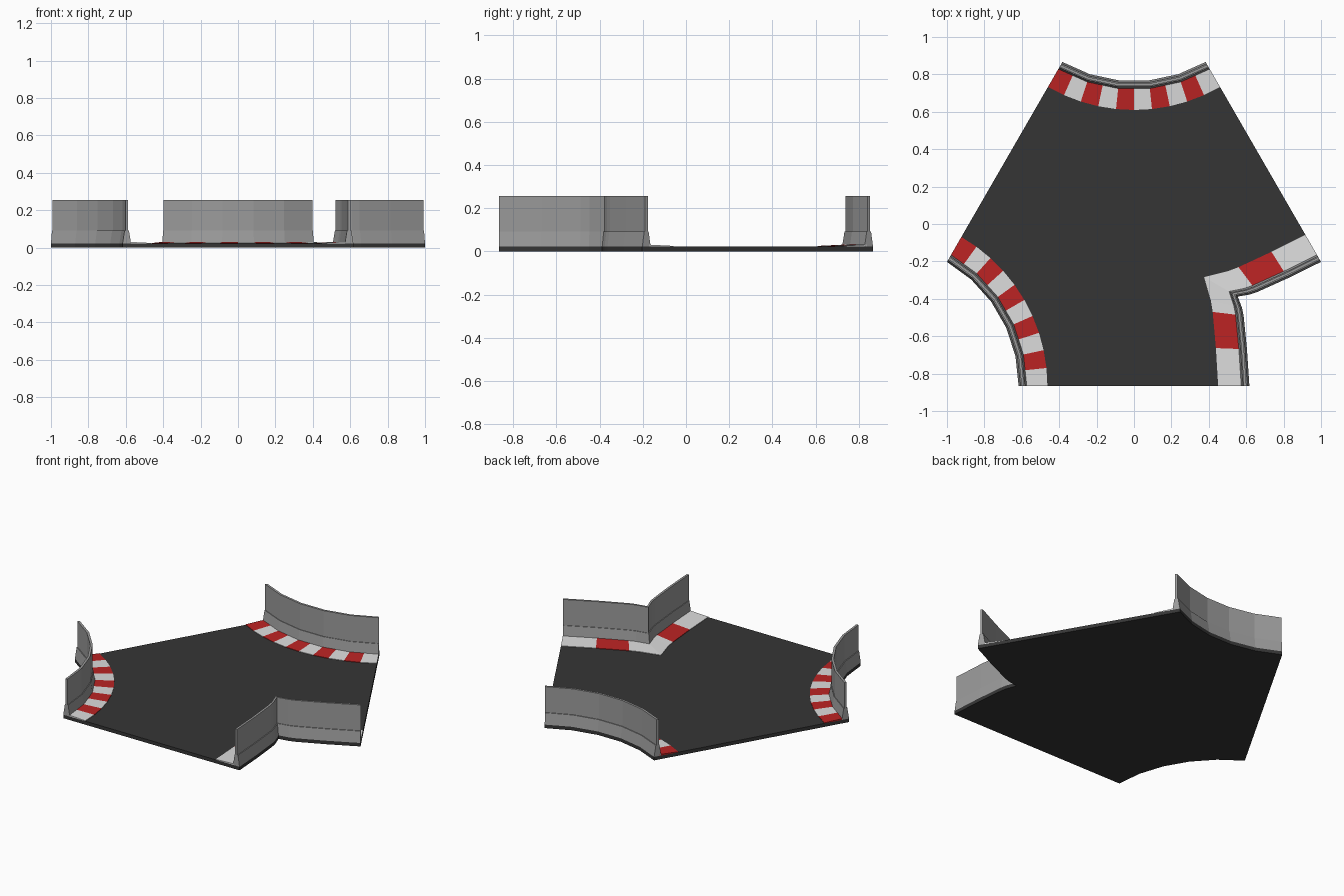
import bpy, bmesh
from math import sin, cos, radians
from mathutils import Vector, Matrix

cube = bpy.data.objects.get("Cube")
if cube:
    bpy.data.objects.remove(cube, do_unlink=True)


def material(name, r, g, b):
    m = bpy.data.materials.new(name)
    m.use_nodes = True
    m.diffuse_color = (r, g, b, 1)
    m.node_tree.nodes["Principled BSDF"].inputs["Base Color"].default_value = (r, g, b, 1)
    return m


asphalt = material("asphalt", 0.036, 0.036, 0.036)
red = material("kerb red", 0.50, 0.017, 0.017)
white = material("kerb white", 0.72, 0.72, 0.72)
grey = material("barrier grey", 0.33, 0.33, 0.33)

CENTRE_Y = -0.0675    # centre of the three-way symmetry
EDGE = 0.7985         # centre to each open road end
RADIUS = 0.766        # outer radius of the rounded sides
SLAB_TOP = 0.022


def finish(name, bm, mats):
    bmesh.ops.recalc_face_normals(bm, faces=bm.faces)
    bmesh.ops.translate(bm, verts=bm.verts, vec=(0, CENTRE_Y, 0))
    mesh = bpy.data.meshes.new(name)
    bm.to_mesh(mesh)
    bm.free()
    for m in mats:
        mesh.materials.append(m)
    obj = bpy.data.objects.new(name, mesh)
    bpy.context.collection.objects.link(obj)
    return obj


# A rib is an outline point plus the direction pointing onto the road
def arc_ribs(segments, turn):
    ribs = []
    spin = Matrix.Rotation(radians(turn), 2)
    for i in range(segments + 1):
        a = radians(30 - 60 * i / segments)
        d = Vector((sin(a), -cos(a)))
        ribs.append((spin @ (Vector((0, 2 * EDGE)) + d * RADIUS), spin @ d))
    return ribs


def corner_ribs():
    leg = [((0.617, CENTRE_Y - EDGE), (-1, 0)),
           ((0.604, -0.67), (-0.995, 0.04)),
           ((0.586, -0.49), (-0.99, 0.12)),
           ((0.578, -0.45), (-1.0, 0.24)),
           ((0.555, -0.388), (-1.08, 0.624))]
    leg = [(Vector((x, y - CENTRE_Y)), Vector(d)) for (x, y), d in leg]
    c, s = cos(radians(-60)), sin(radians(-60))
    flip = Matrix(((c, s), (s, -c)))
    return leg + [(flip @ p, flip @ d) for p, d in reversed(leg[:-1])]


def sweep(name, ribs, profile, mats, pattern=(0,)):
    """Run a closed (offset, height) profile along the ribs."""
    bm = bmesh.new()
    rings = [[bm.verts.new((*(p + d * o), z)) for o, z in profile] for p, d in ribs]
    n = len(profile)
    for i in range(len(rings) - 1):
        a, b = rings[i], rings[i + 1]
        for j in range(n):
            k = (j + 1) % n
            f = bm.faces.new((a[j], a[k], b[k], b[j]))
            f.material_index = pattern[i % len(pattern)]
    bm.faces.new(rings[0]).material_index = pattern[0]
    bm.faces.new(rings[-1]).material_index = pattern[(len(rings) - 2) % len(pattern)]
    return finish(name, bm, mats)


back, left, corner = arc_ribs(5, 0), arc_ribs(5, 120), corner_ribs()

# Road slab
bm = bmesh.new()
outline = [bm.verts.new((*p, 0)) for p, d in corner + back + left]
base = bm.faces.new(outline)
top = bmesh.ops.extrude_face_region(bm, geom=[base])
bmesh.ops.translate(bm, vec=(0, 0, SLAB_TOP),
                    verts=[g for g in top["geom"] if isinstance(g, bmesh.types.BMVert)])
if not any(f.calc_center_median().z < 0.001 for f in bm.faces):
    bm.faces.new(outline)
finish("road_slab", bm, [asphalt])

# Barriers: sloped foot with a thin upright wall
barrier = [(0, SLAB_TOP), (0.011, 0.092), (0.016, 0.092), (0.016, 0.255),
           (0.030, 0.255), (0.030, 0.092), (0.034, 0.092), (0.045, SLAB_TOP)]
for name, ribs in (("back", back), ("left", left), ("corner", corner)):
    sweep(name + "_barrier", ribs, barrier, [grey])


# Striped kerbs sloping down to the road
def kerb(width):
    return [(0.035, SLAB_TOP), (0.035, 0.031), (width, 0.025), (width, SLAB_TOP)]


sweep("back_kerb", arc_ribs(10, 0), kerb(0.154), [red, white], (1, 0))
sweep("left_kerb", arc_ribs(10, 120), kerb(0.154), [red, white], (0, 1))
sweep("corner_kerb", corner, kerb(0.167), [red, white], (1, 0, 1, 1, 1, 1, 0, 1))
